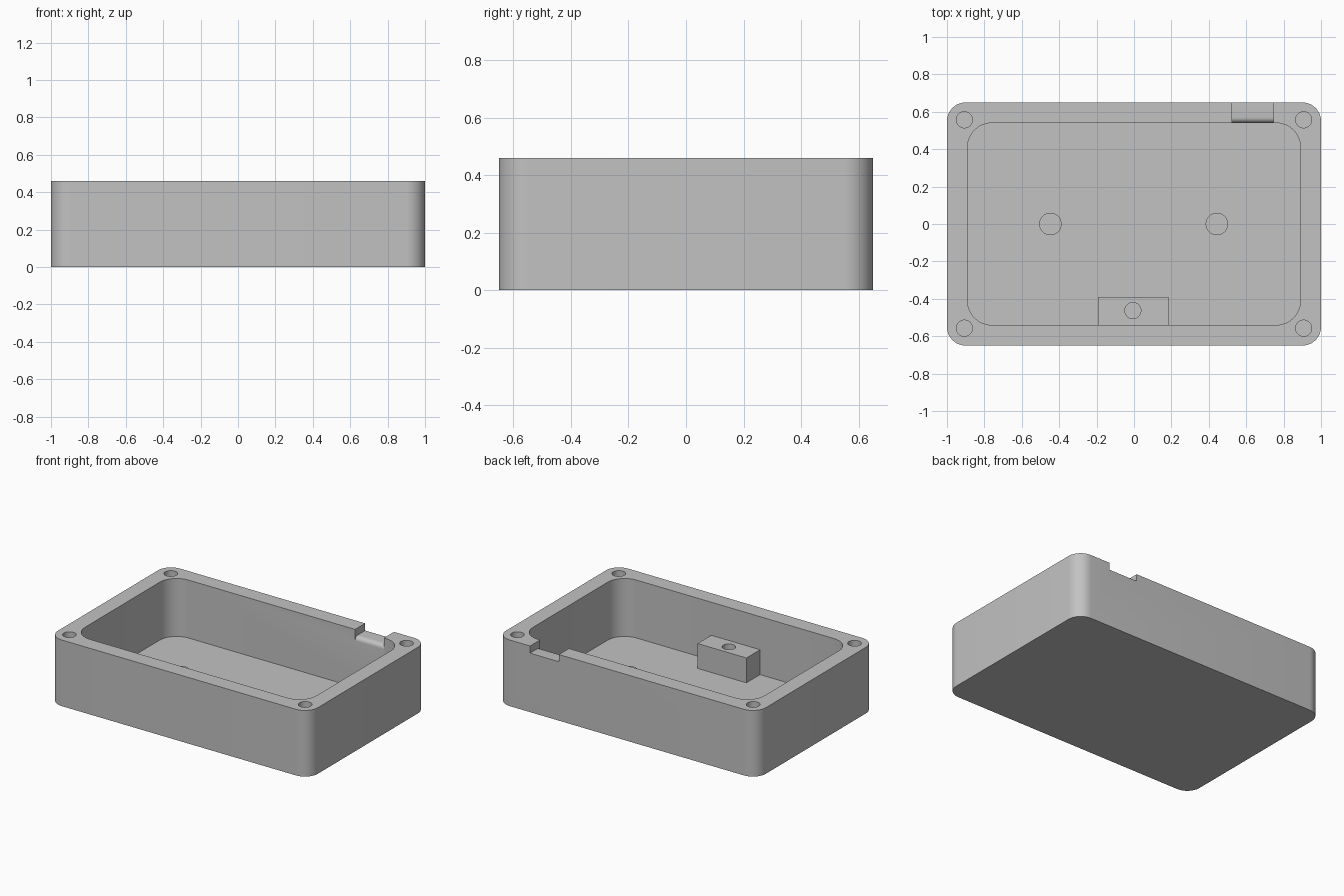
import bpy, bmesh, math
from mathutils import Vector

cube = bpy.data.objects.get("Cube")
if cube:
    bpy.data.objects.remove(cube, do_unlink=True)

HEIGHT, FLOOR = 0.46, 0.057

grey = bpy.data.materials.new("plain grey")
grey.use_nodes = True
colour = (0.54, 0.54, 0.54, 1)
grey.diffuse_color = colour
grey.node_tree.nodes["Principled BSDF"].inputs["Base Color"].default_value = colour


def prism(name, points, direction):
    """Extrude a closed outline of 3D points along a direction."""
    bm = bmesh.new()
    face = bm.faces.new([bm.verts.new(p) for p in points])
    ext = bmesh.ops.extrude_face_region(bm, geom=[face])
    moved = [v for v in ext["geom"] if isinstance(v, bmesh.types.BMVert)]
    bmesh.ops.translate(bm, vec=Vector(direction), verts=moved)
    bmesh.ops.recalc_face_normals(bm, faces=bm.faces)
    mesh = bpy.data.meshes.new(name)
    bm.to_mesh(mesh)
    bm.free()
    mesh.materials.append(grey)
    obj = bpy.data.objects.new(name, mesh)
    bpy.context.collection.objects.link(obj)
    return obj


def arc(cx, cy, r, start, end, steps):
    angles = [math.radians(start + (end - start) * i / steps) for i in range(steps + 1)]
    return [(cx + r * math.cos(a), cy + r * math.sin(a)) for a in angles]


def rounded_box(name, hx, hy, r, z0, z1):
    outline = []
    for i, (sx, sy) in enumerate([(1, 1), (-1, 1), (-1, -1), (1, -1)]):
        outline += arc(sx * (hx - r), sy * (hy - r), r, 90 * i, 90 * i + 90, 12)
    return prism(name, [(x, y, z0) for x, y in outline], (0, 0, z1 - z0))


def cylinder(name, x, y, r, z0, z1):
    ring = arc(x, y, r, 0, 360, 40)[:-1]
    return prism(name, [(px, py, z0) for px, py in ring], (0, 0, z1 - z0))


def cut(target, cutter):
    cutter.hide_render = True
    mod = target.modifiers.new("cut", "BOOLEAN")
    mod.operation, mod.solver, mod.object = "DIFFERENCE", "EXACT", cutter
    bpy.context.view_layer.objects.active = target
    bpy.ops.object.modifier_apply(modifier=mod.name)
    bpy.data.objects.remove(cutter, do_unlink=True)


# Enclosure shell with rounded cavity
shell = rounded_box("enclosure_shell", 1.0, 0.65, 0.1, 0, HEIGHT)
cut(shell, rounded_box("cavity_cutter", 0.89, 0.54, 0.13, FLOOR, HEIGHT + 0.1))

# Blind screw holes in the four rim corners
for sx in (-1, 1):
    for sy in (-1, 1):
        cut(shell, cylinder("screw_cutter", sx * 0.907, sy * 0.557, 0.043, 0.2, HEIGHT + 0.1))

# Cable notch in the back wall, with a rounded inner lip
profile = [(0.7, 0.41)] + arc(0.57, 0.38, 0.03, 90, 180, 8)
profile += [(0.5, 0.38), (0.5, 0.55), (0.7, 0.55)]
cut(shell, prism("notch_cutter", [(0.523, y, z) for y, z in profile], (0.222, 0, 0)))

# Mounting block against the front wall, with a blind hole
block = prism("mounting_block",
              [(-0.192, -0.55, 0.04), (0.184, -0.55, 0.04),
               (0.184, -0.39, 0.04), (-0.192, -0.39, 0.04)], (0, 0, 0.19))
cut(block, cylinder("block_cutter", -0.006, -0.463, 0.043, 0.1, 0.4))

# Two round bosses on the floor
parts = [shell, block]
for side, x in (("right", -0.447), ("left", 0.443)):
    parts.append(cylinder(side + "_floor_boss", x, 0, 0.06, 0.04, 0.125))

# Smooth curved walls, keep edges sharp
bpy.ops.object.select_all(action="DESELECT")
for part in parts:
    part.select_set(True)
bpy.context.view_layer.objects.active = shell
bpy.ops.object.shade_smooth_by_angle(angle=math.radians(30))
